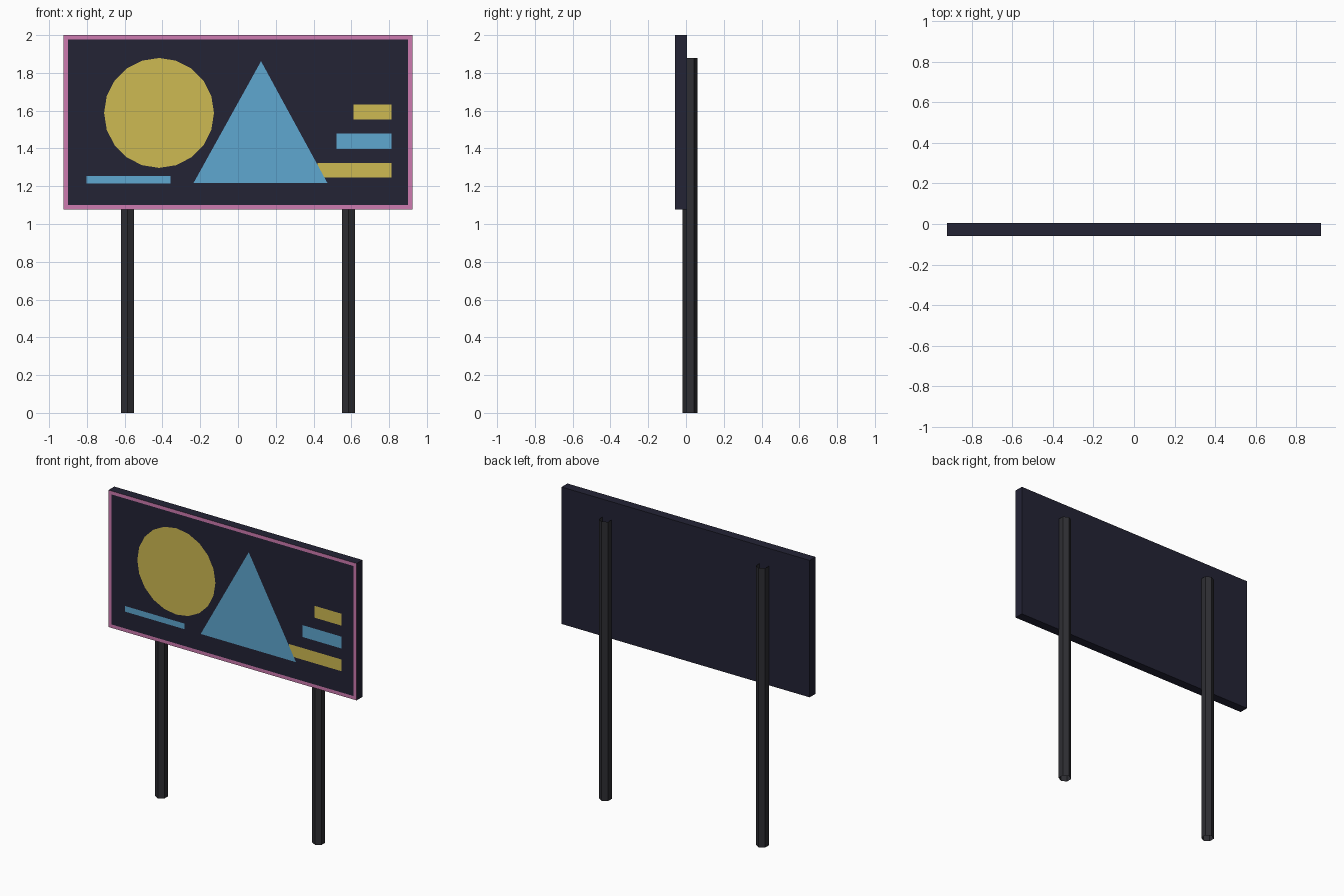
import bpy, bmesh, math

if "Cube" in bpy.data.objects:
    bpy.data.objects.remove(bpy.data.objects["Cube"])


def material(name, rgb):
    m = bpy.data.materials.new(name)
    lin = [(c / 255 / 12.92) if c < 10 else ((c / 255 + 0.055) / 1.055) ** 2.4 for c in rgb]
    m.diffuse_color = (*lin, 1)
    m.use_nodes = True
    m.node_tree.nodes["Principled BSDF"].inputs["Base Color"].default_value = m.diffuse_color
    return m


NAVY = material("dark_navy", (35, 35, 53))
PINK = material("pink", (206, 123, 176))
YELLOW = material("yellow", (206, 186, 82))
BLUE = material("sky_blue", (94, 167, 208))
CHARCOAL = material("charcoal", (46, 46, 51))

FRONT = -0.058


def make_object(name, bm, *mats):
    mesh = bpy.data.meshes.new(name)
    bm.to_mesh(mesh)
    bm.free()
    for m in mats:
        mesh.materials.append(m)
    ob = bpy.data.objects.new(name, mesh)
    bpy.context.collection.objects.link(ob)
    return ob


def plate(name, points, mat, lift):
    """Flat painted shape facing the front, just proud of the board."""
    bm = bmesh.new()
    face = bm.faces.new([bm.verts.new((x, FRONT - lift, z)) for x, z in points])
    face.normal_update()
    if face.normal.y > 0:
        face.normal_flip()
    return make_object(name, bm, mat)


def bar(name, x0, x1, z0, z1, mat):
    plate(name, [(x0, z0), (x1, z0), (x1, z1), (x0, z1)], mat, 0.001)


# Board with a painted border inset on its front face
bm = bmesh.new()
bmesh.ops.create_cube(bm, size=1)
for v in bm.verts:
    v.co.x *= 1.848
    v.co.y = FRONT if v.co.y < 0 else 0.004
    v.co.z = 1.078 if v.co.z < 0 else 2.0
bm.normal_update()
front = [f for f in bm.faces if f.normal.y < -0.9]
border = bmesh.ops.inset_region(bm, faces=front, thickness=0.033)["faces"]
for f in border:
    f.material_index = 1
make_object("board", bm, NAVY, PINK)

# Painted sign shapes
plate("disc", [(-0.418 + 0.291 * math.cos(i * math.tau / 20),
                1.588 + 0.291 * math.sin(i * math.tau / 20)) for i in range(20)], YELLOW, 0.001)
bar("upper_bar", 0.612, 0.813, 1.552, 1.632, YELLOW)
bar("middle_bar", 0.522, 0.813, 1.398, 1.478, BLUE)
bar("lower_bar", 0.42, 0.813, 1.245, 1.324, YELLOW)
bar("underline", -0.802, -0.357, 1.215, 1.253, BLUE)
plate("triangle", [(-0.236, 1.216), (0.474, 1.216), (0.122, 1.862)], BLUE, 0.002)

# Open-ended hexagonal posts
for side, x in (("left", -0.585), ("right", 0.585)):
    bm = bmesh.new()
    bmesh.ops.create_cone(bm, cap_ends=False, segments=6, radius1=0.04, radius2=0.04, depth=1.88)
    for v in bm.verts:
        v.co.x += x
        v.co.y += 0.022
        v.co.z += 0.94
    make_object(side + "_post", bm, CHARCOAL)
